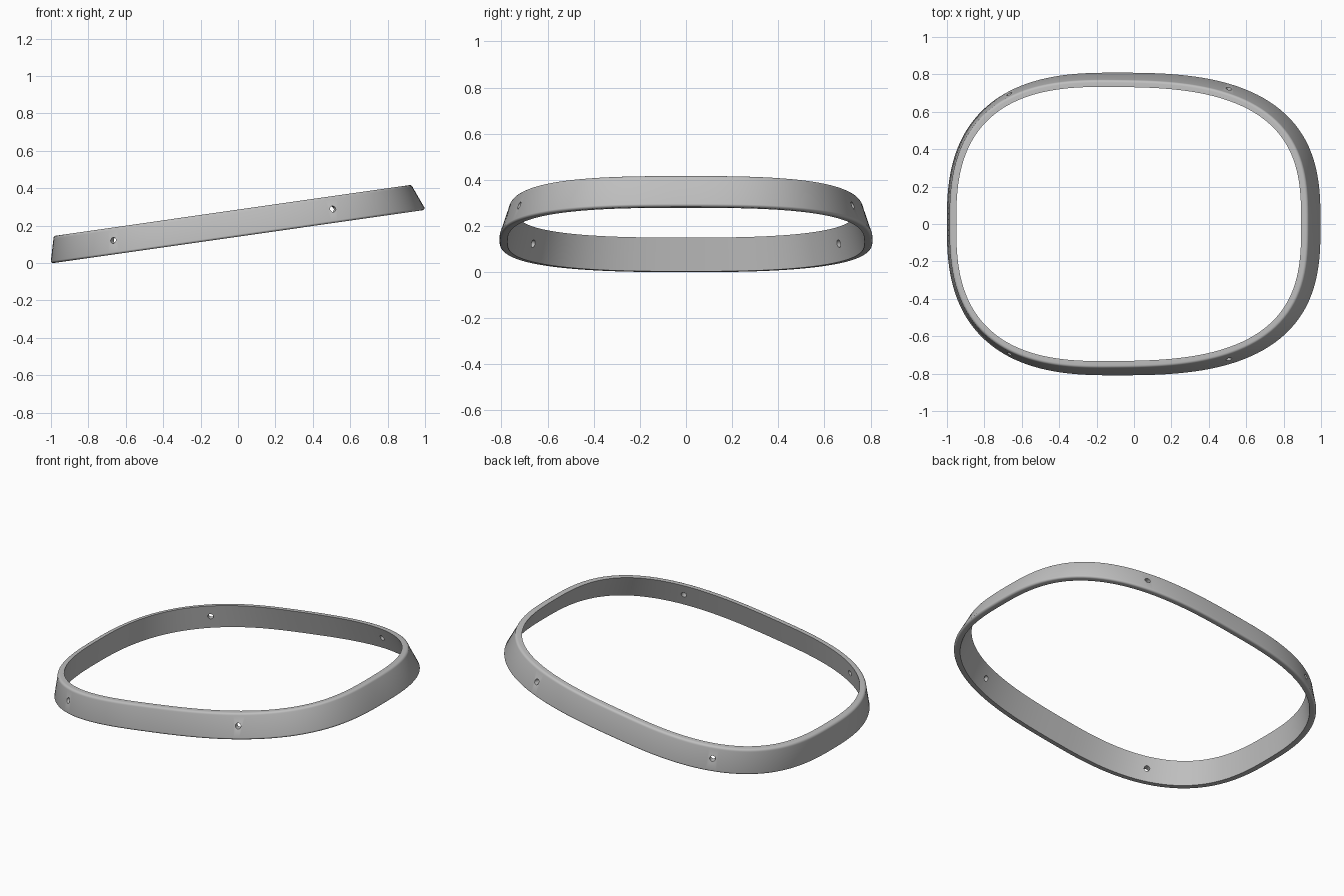
import bpy, bmesh
from math import sin, cos, pi, radians
from mathutils import Vector

cube = bpy.data.objects.get("Cube")
if cube:
    bpy.data.objects.remove(cube, do_unlink=True)

# Overall shape of the tilted, tapered band
CENTRE_X, HALF_Y = -0.1, 0.81
SLOPE, HEIGHT, WALL = 0.143, 0.143, 0.036
TAPER = 0.042
SEGMENTS = 192
UP = Vector((-SLOPE, 0, 1)).normalized()


def side(direction_x):
    """Half length and roundness exponent of the right or left half."""
    return (1.1, 2.8) if direction_x > 0 else (0.9, 2.65)


def outward(x, y):
    a, n = side(x - CENTRE_X)
    u, v = (x - CENTRE_X) / a, y / HALF_Y
    g = Vector((abs(u) ** (n - 1) / a * (1 if u > 0 else -1),
                abs(v) ** (n - 1) / HALF_Y * (1 if v > 0 else -1)))
    return g.normalized()


def place(x, y, inset, height):
    """Point on the band, inset from the bottom outline and raised along its axis."""
    n = outward(x, y)
    px, py = x - n.x * inset, y - n.y * inset
    return Vector((px, py, SLOPE * (px + 0.985))) + UP * height


def section(taper):
    """Wall cross-section: rounded outer edges, crisp inner edges."""
    pts = [(WALL, 0)]
    for radius, cx, cz, start in ((0.012, 0.013, 0.012, -90),
                                  (0.016, taper + 0.013, HEIGHT - 0.016, 0)):
        for i in range(6):
            t = radians(start + i * 18)
            pts.append((cx - radius * cos(t), cz + radius * sin(t)))
    pts.append((taper + WALL, HEIGHT))
    return pts


# Band: the cross-section swept around the rounded outline
bm = bmesh.new()
rings = []
for i in range(SEGMENTS):
    phi = 2 * pi * (i + 0.5) / SEGMENTS
    c, s = cos(phi), sin(phi)
    a, n = side(c)
    r = (abs(c / a) ** n + abs(s / HALF_Y) ** n) ** (-1 / n)
    x, y = CENTRE_X + r * c, r * s
    rings.append([bm.verts.new(place(x, y, o, h))
                  for o, h in section(TAPER + 0.008 * x)])
for i, ring in enumerate(rings):
    nxt = rings[(i + 1) % SEGMENTS]
    for j in range(len(ring)):
        k = (j + 1) % len(ring)
        bm.faces.new((ring[j], nxt[j], nxt[k], ring[k]))
bmesh.ops.recalc_face_normals(bm, faces=bm.faces)
mesh = bpy.data.meshes.new("band")
bm.to_mesh(mesh)
bm.free()
band = bpy.data.objects.new("band", mesh)
bpy.context.collection.objects.link(band)

# Plain grey finish
grey = bpy.data.materials.new("plain grey")
grey.use_nodes = True
colour = (0.52, 0.52, 0.52, 1)
grey.diffuse_color = colour
grey.node_tree.nodes["Principled BSDF"].inputs["Base Color"].default_value = colour
mesh.materials.append(grey)

# Four screw holes drilled square to the wall
cutters = []
for x in (-0.665, 0.525):
    a, n = side(x - CENTRE_X)
    edge_y = HALF_Y * (1 - abs((x - CENTRE_X) / a) ** n) ** (1 / n)
    for y in (-edge_y, edge_y):
        nrm = outward(x, y)
        axis = Vector((nrm.x, nrm.y, SLOPE * nrm.x))
        bpy.ops.mesh.primitive_cylinder_add(
            vertices=24, radius=0.016, depth=0.2,
            location=place(x, y, 0.04, HEIGHT * 0.52),
            rotation=axis.to_track_quat("Z", "Y").to_euler())
        cutter = bpy.context.object
        cutter.name = "hole_cutter"
        cutter.hide_render = True
        cutter.data.materials.append(grey)
        cutters.append(cutter)
        cut = band.modifiers.new("screw hole", "BOOLEAN")
        cut.operation, cut.solver, cut.object = "DIFFERENCE", "EXACT", cutter

# Bake the holes, then remove the cutters
bpy.context.view_layer.update()
depsgraph = bpy.context.evaluated_depsgraph_get()
drilled = bpy.data.meshes.new_from_object(band.evaluated_get(depsgraph))
band.modifiers.clear()
band.data = drilled
for cutter in cutters:
    bpy.data.objects.remove(cutter, do_unlink=True)

bpy.ops.object.select_all(action="DESELECT")
band.select_set(True)
bpy.context.view_layer.objects.active = band
bpy.ops.object.shade_smooth_by_angle(angle=radians(35))
